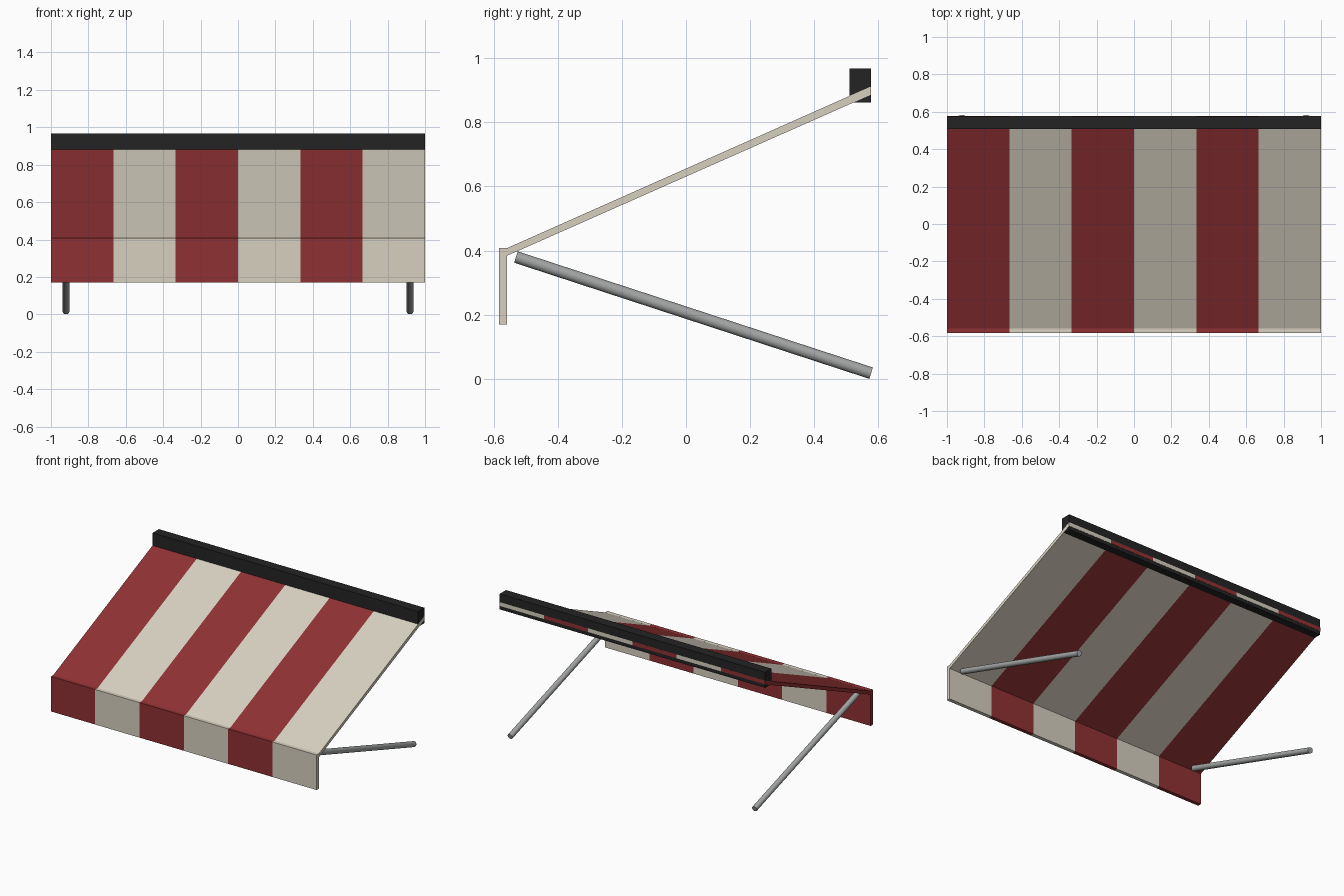
import bpy
import bmesh
from mathutils import Vector

cube = bpy.data.objects.get("Cube")
if cube:
    bpy.data.objects.remove(cube, do_unlink=True)


def material(name, colour, roughness=0.8):
    mat = bpy.data.materials.new(name)
    mat.use_nodes = True
    mat.diffuse_color = (*colour, 1)
    bsdf = mat.node_tree.nodes["Principled BSDF"]
    bsdf.inputs["Base Color"].default_value = (*colour, 1)
    bsdf.inputs["Roughness"].default_value = roughness
    return mat


RED = material("red fabric", (0.28, 0.031, 0.034))
CREAM = material("cream fabric", (0.68, 0.63, 0.53))
BLACK = material("black housing", (0.017, 0.017, 0.017))
GREY = material("grey metal", (0.37, 0.38, 0.38), 0.5)


def extrude_along_x(name, profile, half_width, mats, sections=1):
    """Sweep a (y, z) profile along x, alternating materials per section."""
    bm = bmesh.new()
    step = 2 * half_width / sections
    rings = [[bm.verts.new((-half_width + i * step, y, z)) for y, z in profile]
             for i in range(sections + 1)]
    n = len(profile)
    for i in range(sections):
        for j in range(n):
            k = (j + 1) % n
            face = bm.faces.new((rings[i][j], rings[i][k],
                                 rings[i + 1][k], rings[i + 1][j]))
            face.material_index = i % len(mats)
    bm.faces.new(rings[0])
    end = bm.faces.new(rings[-1])
    end.material_index = (sections - 1) % len(mats)
    bmesh.ops.recalc_face_normals(bm, faces=bm.faces)
    mesh = bpy.data.meshes.new(name)
    bm.to_mesh(mesh)
    bm.free()
    for mat in mats:
        mesh.materials.append(mat)
    obj = bpy.data.objects.new(name, mesh)
    bpy.context.collection.objects.link(obj)
    return obj


def rectangle(y0, y1, z0, z1):
    return [(y0, z0), (y1, z0), (y1, z1), (y0, z1)]


def rod(name, start, end, radius):
    start, end = Vector(start), Vector(end)
    axis = end - start
    bpy.ops.mesh.primitive_cylinder_add(
        vertices=24, radius=radius, depth=axis.length,
        location=(start + end) / 2,
        rotation=axis.to_track_quat("Z", "Y").to_euler())
    obj = bpy.context.object
    obj.name = name
    obj.data.materials.append(GREY)
    bpy.ops.object.shade_smooth_by_angle()


# Striped sloping canopy and hanging front valance
extrude_along_x("canopy", [(-0.56, 0.383), (0.577, 0.886), (0.577, 0.912), (-0.56, 0.407)],
                1, [RED, CREAM], 6)
extrude_along_x("valance", rectangle(-0.583, -0.558, 0.17, 0.408), 1, [RED, CREAM], 6)

# Wall housing at the top rear edge
extrude_along_x("housing", rectangle(0.509, 0.576, 0.862, 0.968), 0.999, [BLACK])

# Support arms running from the wall to the front edge
for side, x in (("left", 0.92), ("right", -0.92)):
    rod(side + "_arm", (x, -0.53, 0.38), (x, 0.577, 0.018), 0.0185)
